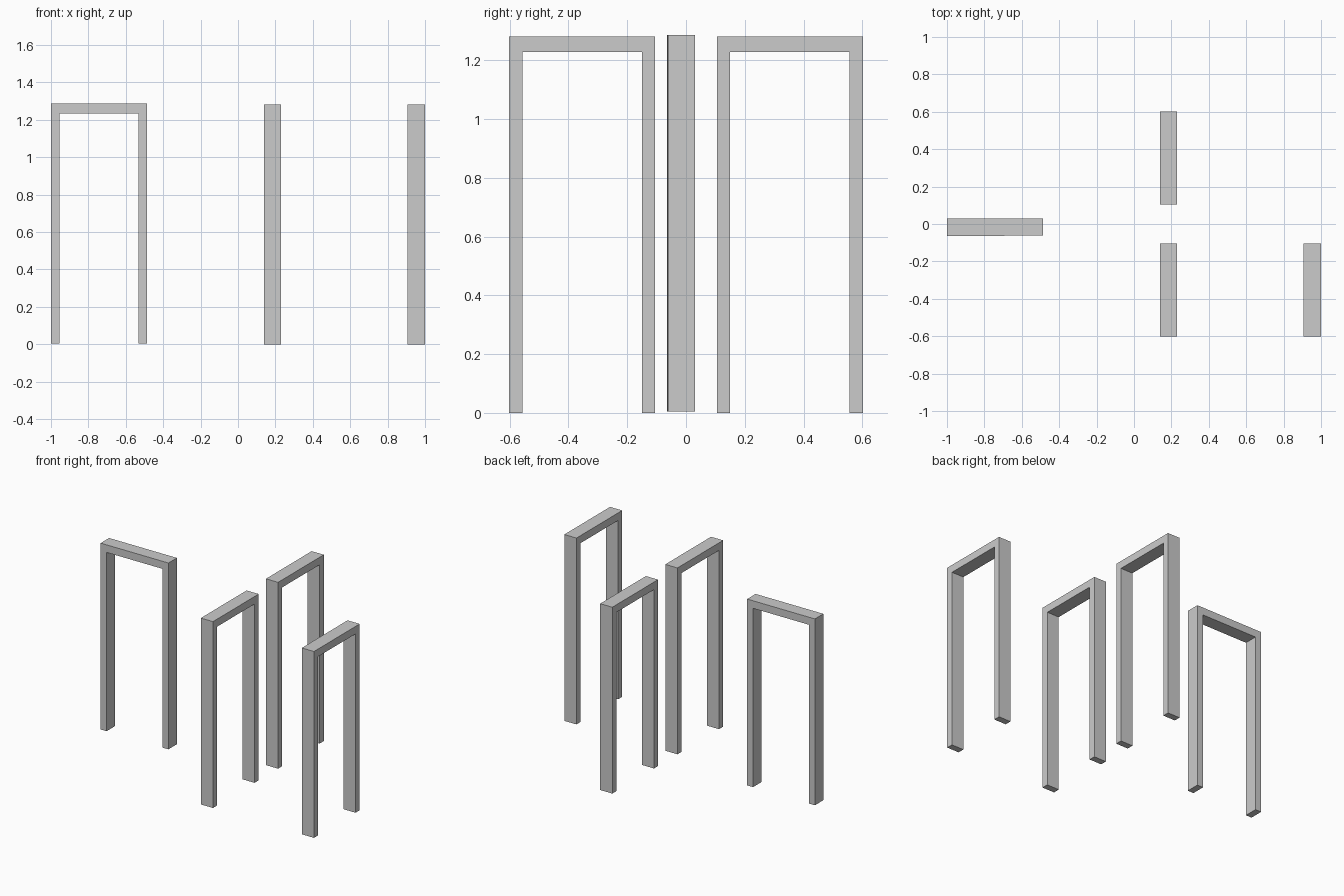
import bpy, bmesh
from math import radians
from mathutils import Matrix

if "Cube" in bpy.data.objects:
    bpy.data.objects.remove(bpy.data.objects["Cube"])

HEIGHT, DEPTH, POST, LINTEL = 1.281, 0.092, 0.045, 0.052


def door_frame(name, center, width, angle, base=0.0):
    """Extrude an upside-down U profile into one solid frame."""
    w, t = width / 2, width / 2 - POST
    top, inner = HEIGHT, HEIGHT - LINTEL
    profile = [(-w, 0), (-t, 0), (-t, inner), (t, inner),
               (t, 0), (w, 0), (w, top), (-w, top)]
    bm = bmesh.new()
    face = bm.faces.new([bm.verts.new((x, -DEPTH / 2, z)) for x, z in profile])
    ext = bmesh.ops.extrude_face_region(bm, geom=[face], use_keep_orig=True)
    verts = [v for v in ext["geom"] if isinstance(v, bmesh.types.BMVert)]
    bmesh.ops.translate(bm, verts=verts, vec=(0, DEPTH, 0))
    bmesh.ops.recalc_face_normals(bm, faces=bm.faces)
    bm.transform(Matrix.Translation((*center, base)) @
                 Matrix.Rotation(radians(angle), 4, "Z"))
    mesh = bpy.data.meshes.new(name)
    bm.to_mesh(mesh)
    bm.free()
    obj = bpy.data.objects.new(name, mesh)
    bpy.context.collection.objects.link(obj)


# Frame running left to right, very slightly raised and turned
door_frame("left_door_frame", (-0.743, -0.017), 0.514, 0.2, 0.005)

# Frames running front to back
door_frame("middle_back_door_frame", (0.185, 0.3535), 0.497, 90)
door_frame("middle_front_door_frame", (0.185, -0.3535), 0.497, 90)
door_frame("right_door_frame", (0.953, -0.3535), 0.497, 90)
